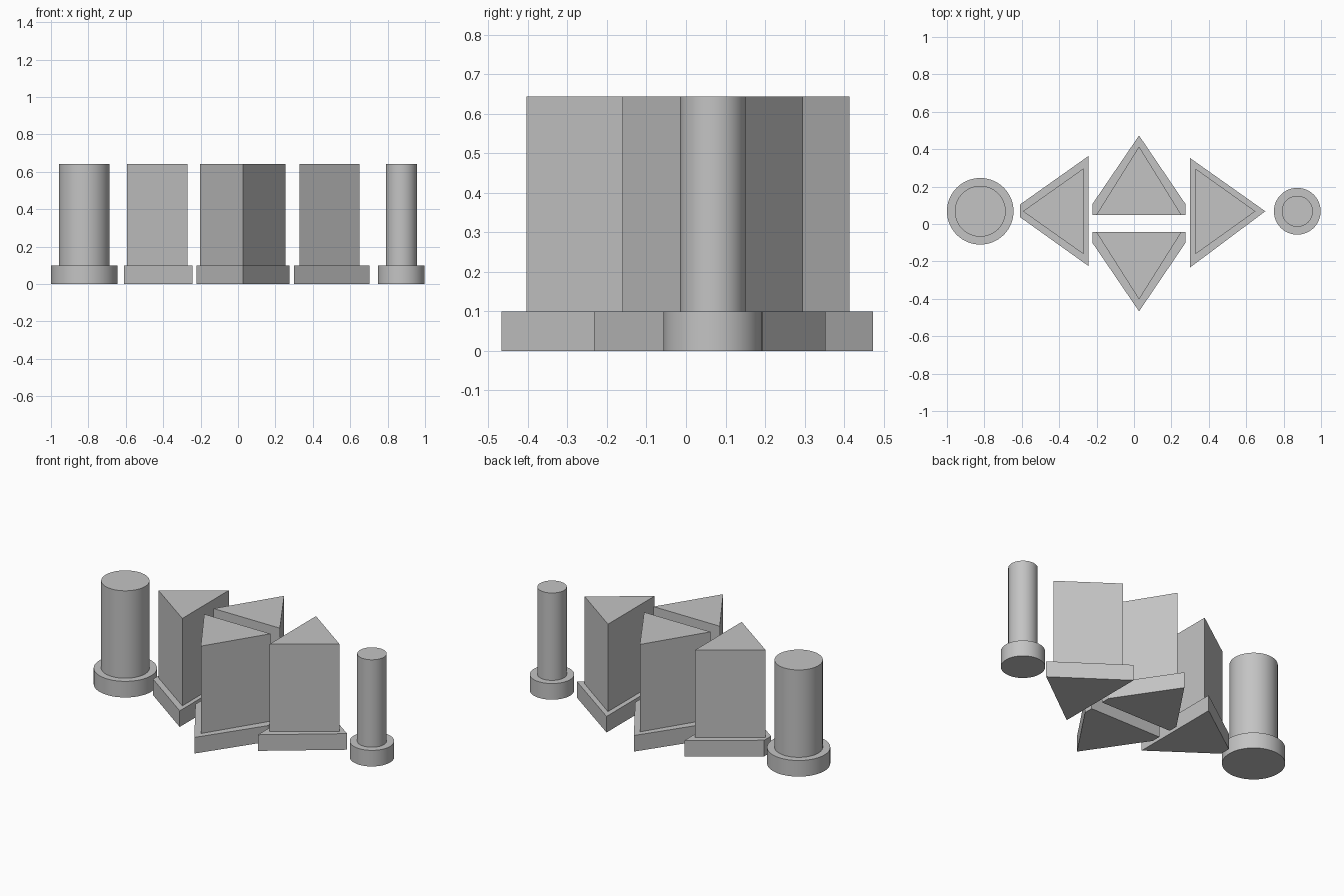
import bpy, bmesh, math

cube = bpy.data.objects.get("Cube")
if cube:
    bpy.data.objects.remove(cube, do_unlink=True)

BASE_H, TOP_H = 0.10, 0.643
ROW_Y = 0.068

grey = bpy.data.materials.new("plain_grey")
grey.use_nodes = True
colour = (0.55, 0.55, 0.55, 1)
grey.diffuse_color = colour
grey.node_tree.nodes["Principled BSDF"].inputs["Base Color"].default_value = colour


def prism(name, outline, z0, z1, smooth=False):
    """Extrude a flat outline from z0 to z1."""
    bm = bmesh.new()
    face = bm.faces.new([bm.verts.new((x, y, z0)) for x, y in outline])
    ext = bmesh.ops.extrude_face_region(bm, geom=[face], use_keep_orig=True)
    for v in ext["geom"]:
        if isinstance(v, bmesh.types.BMVert):
            v.co.z = z1
    bmesh.ops.recalc_face_normals(bm, faces=bm.faces)
    mesh = bpy.data.meshes.new(name)
    bm.to_mesh(mesh)
    bm.free()
    mesh.materials.append(grey)
    obj = bpy.data.objects.new(name, mesh)
    bpy.context.collection.objects.link(obj)
    if smooth:
        bpy.ops.object.select_all(action="DESELECT")
        obj.select_set(True)
        bpy.context.view_layer.objects.active = obj
        bpy.ops.object.shade_smooth_by_angle(angle=math.radians(30))


def circle(x, y, r, n=64):
    return [(x + r * math.cos(math.tau * i / n), y + r * math.sin(math.tau * i / n))
            for i in range(n)]


def peg(name, base, body):
    """A key body standing on its wider foot."""
    smooth = len(base) > 8
    prism(name + "_base", base, 0, BASE_H, smooth)
    prism(name + "_body", body, BASE_H, TOP_H, smooth)


# Round pegs at both ends
for name, x, r_base, r_body in (("large_round", -0.822, 0.178, 0.136),
                                ("small_round", 0.873, 0.125, 0.083)):
    peg(name, circle(x, ROW_Y, r_base), circle(x, ROW_Y, r_body))

# Triangular pegs pointing back and front, with clipped outer corners
for name, s, flat, clip, tip, body_tip in (("back_triangle", 1, 0.048, 0.107, 0.473, 0.414),
                                           ("front_triangle", -1, 0.043, 0.101, 0.467, 0.403)):
    x0, x1, mid = -0.222, 0.275, 0.027
    peg(name,
        [(x0, s * flat), (x1, s * flat), (x1, s * clip), (mid, s * tip), (x0, s * clip)],
        [(-0.202, s * flat), (0.254, s * flat), (mid, s * body_tip)])

# Triangular peg pointing right, with a blunt tip on its base
peg("right_triangle",
    [(-0.244, 0.363), (-0.244, -0.224), (-0.61, 0.037), (-0.61, 0.104)],
    [(-0.27, 0.297), (-0.27, -0.161), (-0.594, ROW_Y)])

# Triangular peg pointing left
peg("left_triangle",
    [(0.299, 0.353), (0.299, -0.233), (0.702, ROW_Y)],
    [(0.329, 0.296), (0.329, -0.161), (0.649, ROW_Y)])
